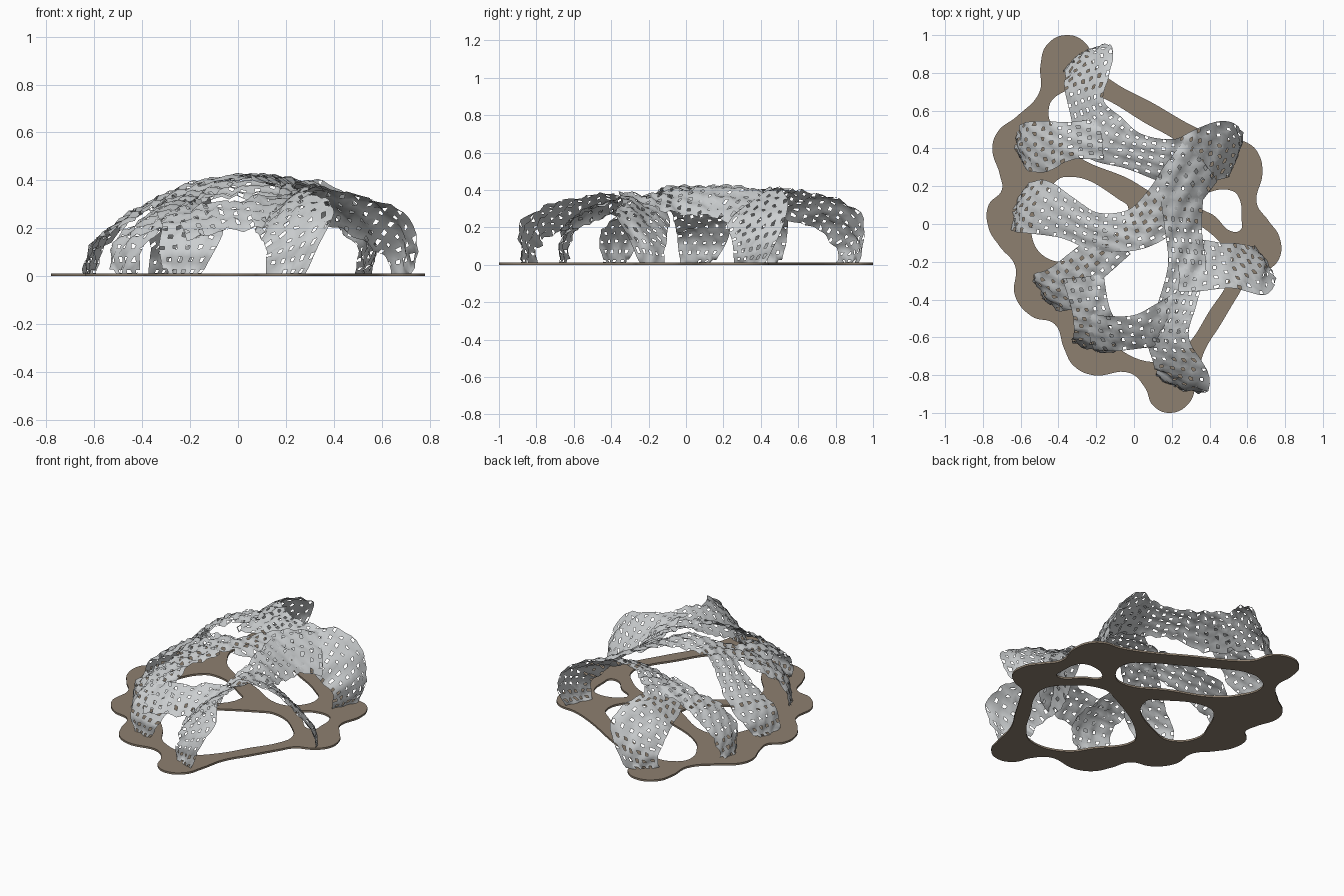
import bpy, bmesh, math
from mathutils import Vector

cube = bpy.data.objects.get("Cube")
if cube:
    bpy.data.objects.remove(cube, do_unlink=True)


def make_material(name, colour):
    mat = bpy.data.materials.new(name)
    mat.use_nodes = True
    mat.diffuse_color = (*colour, 1)
    mat.node_tree.nodes["Principled BSDF"].inputs["Base Color"].default_value = (*colour, 1)
    return mat


shell_grey = make_material("shell grey", (0.6, 0.62, 0.63))
base_brown = make_material("base brown", (0.27, 0.215, 0.16))

BASE_THICKNESS = 0.012
CELL = 0.028      # size of one shell cell
PIN_HOLE = 0.012  # width of a perforation


# ---- base plate: one flat outline with cut-out loops ----
def add_loop(curve, points):
    spline = curve.splines.new("BEZIER")
    spline.bezier_points.add(len(points) - 1)
    spline.use_cyclic_u = True
    spline.resolution_u = 8
    for knot, (x, y) in zip(spline.bezier_points, points):
        knot.co = (x, y, 0)
        knot.handle_left_type = knot.handle_right_type = "AUTO"


def build_base(outline, openings):
    curve = bpy.data.curves.new("base_plate", "CURVE")
    curve.dimensions = "2D"
    curve.fill_mode = "BOTH"
    curve.extrude = BASE_THICKNESS / 2
    for points in [outline] + openings:
        add_loop(curve, points)
    plate = bpy.data.objects.new("base_plate", curve)
    plate.location.z = BASE_THICKNESS / 2
    bpy.context.collection.objects.link(plate)
    bpy.ops.object.select_all(action="DESELECT")
    plate.select_set(True)
    bpy.context.view_layer.objects.active = plate
    bpy.ops.object.convert(target="MESH")
    plate = bpy.context.view_layer.objects.active
    plate.data.materials.clear()
    plate.data.materials.append(base_brown)
    plate.data.polygons.foreach_set("use_smooth", [False] * len(plate.data.polygons))


outline = [
    (-.35, 1), (-.46, .95), (-.495, .84), (-.5, .7), (-.62, .57), (-.72, .49), (-.75, .4),
    (-.71, .26), (-.7, .18), (-.77, .1), (-.77, -.02), (-.71, -.12), (-.63, -.22), (-.63, -.38),
    (-.54, -.49), (-.42, -.53), (-.37, -.66), (-.32, -.75), (-.22, -.8), (-.02, -.79),
    (.06, -.87), (.1, -.96), (.19, -1), (.29, -.95), (.33, -.84), (.37, -.68), (.46, -.53),
    (.55, -.38), (.61, -.29), (.7, -.25), (.77, -.18), (.77, -.07), (.71, .02), (.65, .11),
    (.68, .27), (.66, .37), (.6, .43), (.48, .45), (.33, .51), (.1, .64), (-.12, .76),
    (-.21, .84), (-.25, .95)]
north_opening = [(-.45, .62), (-.39, .69), (-.28, .71), (-.15, .66), (.05, .54), (.25, .42),
                 (.34, .32), (.29, .18), (.2, .14), (-.05, .25), (-.3, .36), (-.4, .46)]
east_opening = [(.34, .11), (.36, .14), (.42, .175), (.52, .175), (.55, .15), (.57, .02),
                (.565, -.03), (.52, -.04), (.43, .04)]
south_opening = [(.25, .02), (.46, -.1), (.52, -.2), (.5, -.3), (.4, -.46), (.29, -.63),
                 (.18, -.72), (-.05, -.68), (-.15, -.55), (-.28, -.35), (-.25, -.28), (.15, -.01)]
west_opening = [(-.36, .25), (-.08, .13), (-.03, .08), (-.33, -.18), (-.44, -.19), (-.54, -.07),
                (-.5, .08), (-.43, .21)]
build_base(outline, [north_opening, east_opening, south_opening, west_opening])


# ---- shell: rippled, perforated, banked ribbons that rise from each foot ----
def path_at(path, t):
    """Smooth interpolation through (x, y, z, width, bank, skew) knots."""
    last = len(path) - 1
    t = min(max(t, 0), last)
    i = min(int(t), last - 1)
    f = t - i
    a, b, c, d = (path[min(max(k, 0), last)] for k in range(i - 1, i + 3))
    return b + (c - a) * (f / 2) + (a * 2 - b * 5 + c * 4 - d) * (f * f / 2) \
        + (b * 3 - a - c * 3 + d) * (f ** 3 / 2)


def place(path, t):
    return Vector(path_at(path, t)[:3])


def frame_at(path, t):
    """Forward, sideways and outward directions of the ribbon."""
    last = len(path) - 1
    mid = min(max(t, 2), last - 2) if last > 3 else last / 2
    run = place(path, mid + 1.5) - place(path, mid - 1.5)
    run.z = 0
    run.normalize()
    side = Vector((run.y, -run.x, 0))
    step = place(path, t + 0.1) - place(path, t - 0.1)
    return run, side, side.cross(step).normalized()


def ripple(p):
    waves = math.sin(38 * p.x + 24 * p.y + 20 * p.z) * math.cos(52 * p.y - 22 * p.x + 30 * p.z)
    return 0.012 * waves + 0.004 * math.sin(71 * p.x - 43 * p.y + 60 * p.z)


def ribbon(name, knots):
    # bank and skew are optional at the end of a knot
    path = [Vector(tuple(k) + (0,) * (6 - len(k))) for k in knots]
    last = len(path) - 1
    # even spacing along the length
    fine = [place(path, last * i / 400) for i in range(401)]
    travelled = [0]
    for a, b in zip(fine, fine[1:]):
        travelled.append(travelled[-1] + (b - a).length)
    rows = round(travelled[-1] / CELL)
    cols = max(4, round(max(k[3] for k in knots) / CELL))
    bm = bmesh.new()
    grid, k = [], 0
    for r in range(rows + 1):
        while k < 400 and travelled[k] < travelled[-1] * r / rows:
            k += 1
        t = last * k / 400
        width, bank, skew = path_at(path, t)[3:]
        run, side, out = frame_at(path, t)
        row = []
        for c in range(cols + 1):
            v = 2 * c / cols - 1
            p = fine[k] + side * (v * width / 2) + run * (v * skew)
            p -= out * (0.06 * width * v * v)
            p.z += bank * v
            p += out * ripple(p)
            p.z = max(p.z, BASE_THICKNESS)
            row.append(bm.verts.new(p))
        grid.append(row)
    pierced = []
    for r in range(rows):
        for c in range(cols):
            a, b = grid[r], grid[r + 1]
            face = bm.faces.new((a[c], a[c + 1], b[c + 1], b[c]))
            if r % 2 == 0 and (c + r // 2) % 2 == 0:
                pierced.append(face)
    # perforations
    for face in pierced:
        margin = (min(e.calc_length() for e in face.edges) - PIN_HOLE) / 2
        if margin > 0.002:
            bmesh.ops.inset_individual(bm, faces=[face], thickness=margin)
            bm.faces.remove(face)
    mesh = bpy.data.meshes.new(name)
    bm.to_mesh(mesh)
    bm.free()
    mesh.materials.append(shell_grey)
    mesh.polygons.foreach_set("use_smooth", [True] * len(mesh.polygons))
    bpy.context.collection.objects.link(bpy.data.objects.new(name, mesh))


ribbon("back_arch", [
    (-.3, .88, 0, .17, 0, .05), (-.27, .9, .11, .22, -.03, .05), (-.24, .86, .21, .27, -.08, .06),
    (-.25, .75, .29, .24, -.09, .03), (-.25, .62, .32, .19, -.08), (-.17, .47, .36, .28, -.06),
    (0, .385, .38, .2, -.04), (.2, .33, .37, .24, -.05), (.36, .36, .33, .3, -.08),
    (.47, .39, .26, .31, -.08, -.03), (.55, .38, .14, .25, -.04, -.04), (.53, .34, 0, .16, 0, -.04)])
ribbon("left_back_leg", [
    (-.62, .42, 0, .17), (-.59, .41, .13, .25), (-.48, .41, .24, .27),
    (-.34, .44, .32, .2), (-.17, .45, .37, .22)])
ribbon("middle_arch", [
    (-.64, .06, 0, .18), (-.6, .09, .13, .27), (-.5, .09, .22, .29, -.02),
    (-.35, .03, .31, .22, -.03), (-.2, -.04, .38, .2, -.02), (0, -.03, .42, .22),
    (.15, .07, .4, .26, -.04), (.25, .2, .37, .28, -.07), (.36, .34, .33, .28, -.08)])
ribbon("left_front_leg", [
    (-.48, -.38, 0, .17), (-.47, -.37, .13, .24), (-.38, -.34, .22, .25),
    (-.26, -.23, .31, .22), (-.08, -.08, .4, .2)])
ribbon("front_left_leg", [
    (-.23, -.66, 0, .15, 0, -.03), (-.21, -.66, .12, .23, 0, -.04), (-.19, -.59, .21, .25, 0, -.03),
    (-.23, -.45, .28, .2, .02), (-.27, -.28, .31, .22, .02)])
ribbon("front_bridge", [
    (-.24, -.57, .22, .2, -.05), (-.12, -.58, .25, .19, -.06), (.02, -.57, .27, .18, -.06),
    (.14, -.53, .29, .22, -.06), (.24, -.46, .32, .2, -.02)])
ribbon("front_arch", [
    (.2, -.85, 0, .16, 0, -.04), (.23, -.86, .11, .22, .03, -.05), (.26, -.83, .19, .27, .07, -.06),
    (.24, -.75, .25, .27, .08, -.03), (.18, -.6, .29, .22, .08), (.23, -.42, .34, .2, .05),
    (.28, -.22, .36, .2, -.02), (.26, -.02, .35, .2, -.07), (.25, .2, .36, .24, -.07)])
ribbon("right_leg", [
    (.69, -.18, 0, .14, 0, .04), (.69, -.21, .11, .2, -.03, .05), (.64, -.24, .2, .28, -.08, .05),
    (.5, -.22, .27, .24, -.08, .03), (.36, -.22, .32, .27, -.07), (.24, -.24, .38, .24, -.02)])
